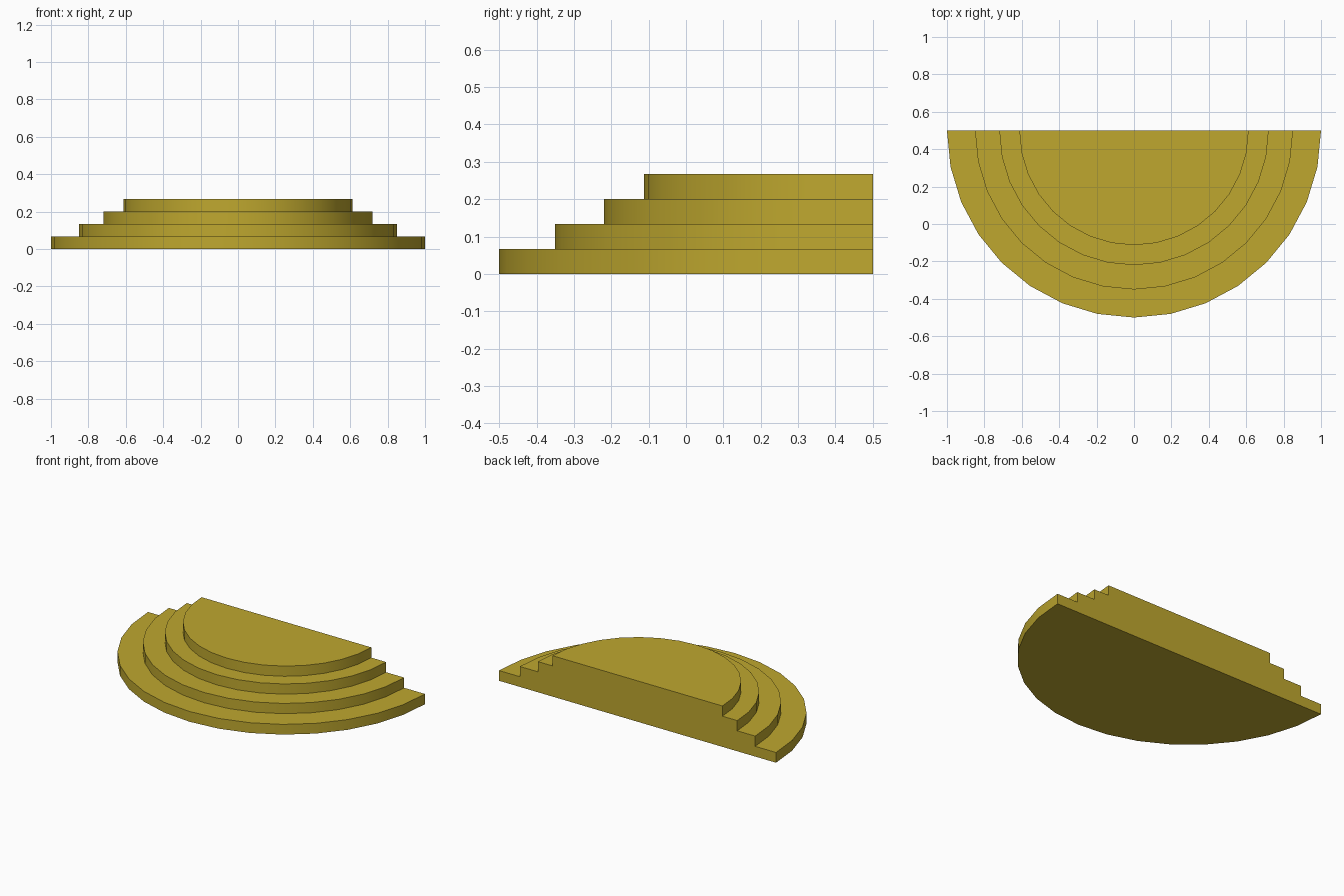
import bpy, bmesh, math

if "Cube" in bpy.data.objects:
    bpy.data.objects.remove(bpy.data.objects["Cube"])

SEGMENTS = 16           # sides around each half circle
RISE = 0.0667           # height of one step
BACK = 0.5              # y of the flat back
RADII = [1.0, 0.85, 0.72, 0.613]

gold = bpy.data.materials.new("mustard_gold")
gold.diffuse_color = (0.52, 0.39, 0.028, 1)
gold.use_nodes = True
gold.node_tree.nodes["Principled BSDF"].inputs["Base Color"].default_value = gold.diffuse_color


def half_disc(name, radius, z):
    """Closed half-round slab with its flat side at the back."""
    bm = bmesh.new()
    ring = [bm.verts.new((-radius * math.cos(math.pi * i / SEGMENTS),
                          BACK - radius * math.sin(math.pi * i / SEGMENTS), z))
            for i in range(SEGMENTS + 1)]
    base = bm.faces.new(ring)
    top = bmesh.ops.extrude_face_region(bm, geom=[base], use_keep_orig=True)
    bmesh.ops.translate(bm, vec=(0, 0, RISE),
                        verts=[v for v in top["geom"] if isinstance(v, bmesh.types.BMVert)])
    bmesh.ops.recalc_face_normals(bm, faces=bm.faces)
    mesh = bpy.data.meshes.new(name)
    bm.to_mesh(mesh)
    bm.free()
    mesh.materials.append(gold)
    obj = bpy.data.objects.new(name, mesh)
    bpy.context.collection.objects.link(obj)
    # smooth curved riser, crisp tread edges
    bpy.ops.object.select_all(action='DESELECT')
    obj.select_set(True)
    bpy.context.view_layer.objects.active = obj
    bpy.ops.object.shade_smooth_by_angle(angle=math.radians(30))


# stacked steps, widest at the bottom
for n, r in enumerate(RADII):
    half_disc(f"step_{n + 1}", r, n * RISE)
